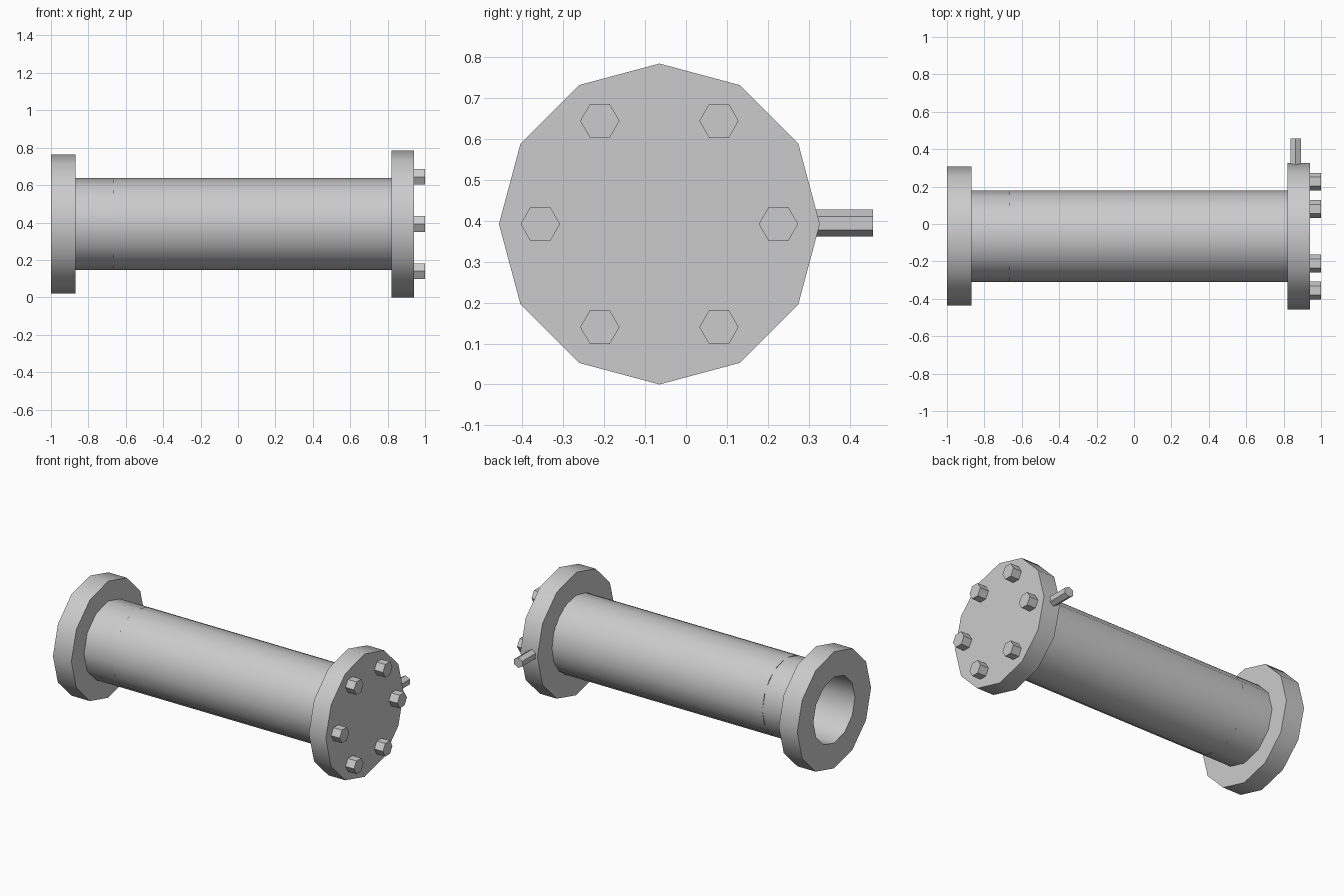
import bpy, bmesh
from math import cos, sin, pi, radians
from mathutils import Matrix

if "Cube" in bpy.data.objects:
    bpy.data.objects.remove(bpy.data.objects["Cube"])

CY, CZ = -0.065, 0.392   # pipe axis


def finish(name, bm):
    bmesh.ops.recalc_face_normals(bm, faces=bm.faces)
    mesh = bpy.data.meshes.new(name)
    bm.to_mesh(mesh)
    bm.free()
    obj = bpy.data.objects.new(name, mesh)
    bpy.context.collection.objects.link(obj)
    bpy.context.view_layer.objects.active = obj
    obj.select_set(True)
    bpy.ops.object.shade_smooth_by_angle(angle=radians(35))
    obj.select_set(False)
    return obj


def ring(name, x0, x1, outer, inner, sides):
    """Hollow cylinder along x on the pipe axis."""
    bm = bmesh.new()
    profile = [(x0, outer), (x1, outer), (x1, inner), (x0, inner)]
    loops = []
    for i in range(sides):
        a = 2 * pi * i / sides
        loops.append([bm.verts.new((x, CY + r * cos(a), CZ + r * sin(a))) for x, r in profile])
    for i in range(sides):
        a, b = loops[i], loops[(i + 1) % sides]
        for j in range(4):
            k = (j + 1) % 4
            bm.faces.new((a[j], a[k], b[k], b[j]))
    return finish(name, bm)


def prism(name, sides, radius, depth, centre, axis):
    """Solid prism along x or y, with its first corner on a cross axis."""
    bm = bmesh.new()
    bmesh.ops.create_cone(bm, cap_ends=True, segments=sides, radius1=radius,
                          radius2=radius, depth=depth)
    if axis == 'X':
        # corners end up on +-y
        turn = Matrix.Rotation(pi / 2, 4, 'Y') @ Matrix.Rotation(pi / 2, 4, 'Z')
        start = (0, 1, 0)
    else:
        # corners end up on +-z
        turn = Matrix.Rotation(pi / 2, 4, 'X')
        start = (0, 0, 1)
    bm.transform(turn)
    # align a corner exactly with the wanted direction
    v = bm.verts[:][0].co
    if axis == 'X':
        from_dir = (v.y, v.z)
        want = (start[1], start[2])
    else:
        from_dir = (v.z, v.x)
        want = (start[2], start[0])
    from math import atan2
    ang = atan2(want[1], want[0]) - atan2(from_dir[1], from_dir[0])
    bm.transform(Matrix.Translation(centre) @ Matrix.Rotation(ang, 4, axis))
    return finish(name, bm)


# Open flange, pipe, and the sleeve over most of the pipe
ring("open_flange", -1.0, -0.87, 0.372, 0.21, 12)
ring("pipe", -0.87, 0.82, 0.245, 0.21, 12)
ring("pipe_sleeve", -0.665, 0.82, 0.245, 0.23, 16)

# Blind end cap
prism("end_cap", 12, 0.392, 0.12, (0.88, CY, CZ), 'X')

# Hex bolt heads on the cap
for i in range(6):
    a = i * pi / 3
    prism(f"bolt_{i + 1}", 6, 0.048, 0.07,
          (0.965, CY + 0.291 * cos(a), CZ + 0.291 * sin(a)), 'X')

# Side pin on the cap
prism("side_pin", 6, 0.033, 0.167, (0.864, 0.3735, 0.394), 'Y')
